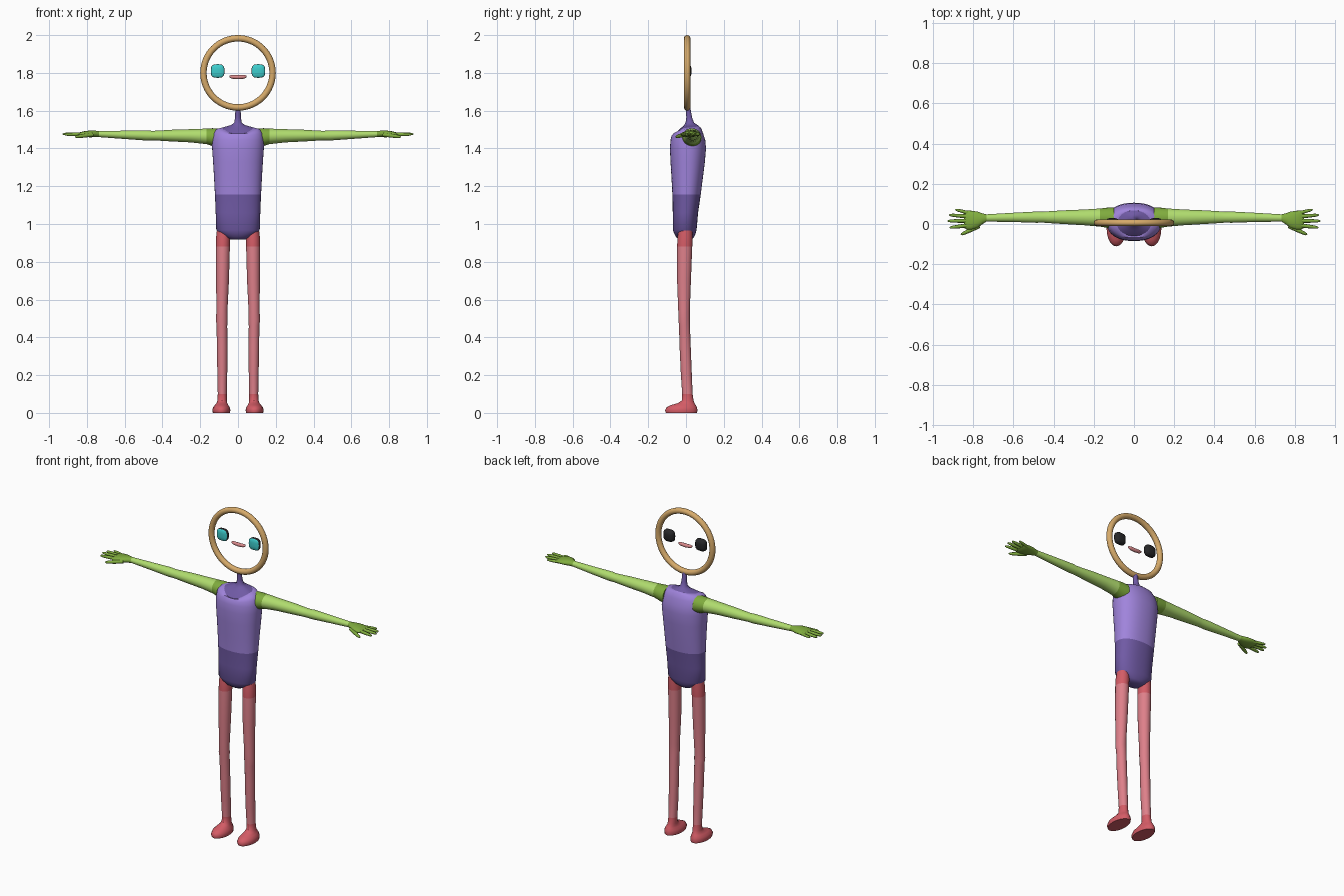
import bpy, bmesh, math
from mathutils import Vector

if "Cube" in bpy.data.objects:
    bpy.data.objects.remove(bpy.data.objects["Cube"])


def material(name, r, g, b):
    m = bpy.data.materials.new(name)
    lin = [((c / 255 + 0.055) / 1.055) ** 2.4 for c in (r, g, b)]
    m.diffuse_color = (*lin, 1)
    m.use_nodes = True
    m.node_tree.nodes["Principled BSDF"].inputs["Base Color"].default_value = m.diffuse_color
    return m


PURPLE = material("purple", 160, 132, 220)
DARK_PURPLE = material("dark purple", 112, 90, 165)
GREEN = material("light green", 176, 220, 110)
DARK_GREEN = material("dark green", 128, 172, 62)
PINK = material("pink", 222, 128, 138)
RED = material("rose red", 212, 92, 102)
TAN = material("tan", 214, 170, 106)
CYAN = material("cyan", 62, 205, 205)
BLACK = material("black", 38, 38, 40)
LIP = material("lip pink", 218, 138, 140)


def ring(center, a, b, n=24, power=2.0):
    """Superellipse of points round center, with half-axis vectors a and b."""
    c, a, b = Vector(center), Vector(a), Vector(b)
    pts = []
    for i in range(n):
        t = 2 * math.pi * i / n
        u, v = math.cos(t), math.sin(t)
        u = math.copysign(abs(u) ** (2 / power), u)
        v = math.copysign(abs(v) ** (2 / power), v)
        pts.append(c + a * u + b * v)
    return pts


def finish(obj, mirror, angle=50):
    bpy.ops.object.select_all(action='DESELECT')
    obj.select_set(True)
    bpy.context.view_layer.objects.active = obj
    bpy.ops.object.shade_smooth_by_angle(angle=math.radians(angle))
    if mirror:
        obj.modifiers.new("mirror", 'MIRROR')


def loft(name, rings, mats, band=lambda i: 0, mirror=False):
    """Skin a row of rings, cap both ends; band(i) picks the colour of strip i."""
    bm = bmesh.new()
    rows = [[bm.verts.new(p) for p in r] for r in rings]
    n = len(rows[0])
    for i in range(len(rows) - 1):
        for j in range(n):
            k = (j + 1) % n
            f = bm.faces.new((rows[i][j], rows[i][k], rows[i + 1][k], rows[i + 1][j]))
            f.material_index = band(i)
    bm.faces.new(rows[0]).material_index = band(0)
    bm.faces.new(rows[-1]).material_index = band(len(rows) - 2)
    bmesh.ops.recalc_face_normals(bm, faces=bm.faces[:])
    me = bpy.data.meshes.new(name)
    bm.to_mesh(me)
    bm.free()
    for m in mats:
        me.materials.append(m)
    obj = bpy.data.objects.new(name, me)
    bpy.context.collection.objects.link(obj)
    finish(obj, mirror)
    return obj


def level(z, hx, y0, y1, dip=0, rise=0, power=2.0, xc=0, n=40):
    """Horizontal ring; dip lowers its front, rise lifts its back."""
    yc, hy = (y0 + y1) / 2, (y1 - y0) / 2
    pts = ring((xc, yc, z), (hx, 0, 0), (0, hy, 0), n, power)
    for p in pts:
        s = (p.y - yc) / hy
        p.z += rise * s * s if s > 0 else -dip * s * s
    return pts


# Shirt: dark hem below, light chest above
shirt = [(.918, .04, -.035, .03), (.93, .07, -.052, .042), (.948, .095, -.062, .05),
         (.968, .115, -.07, .056), (1.06, .118, -.07, .064), (1.155, .122, -.072, .078),
         (1.25, .127, -.077, .09), (1.33, .132, -.082, .1), (1.4, .137, -.085, .106),
         (1.445, .137, -.082, .102), (1.482, .13, -.076, .09, .015),
         (1.503, .114, -.068, .08, .025, .005), (1.51, .085, -.06, .068, .036, .008)]
loft("shirt", [level(*s, power=2.25) if len(s) < 5 else
               level(*s, power=2.2) for s in shirt],
     [DARK_PURPLE, PURPLE], lambda i: 0 if i < 5 else 1)

# Collar and neck
neck = [(1.51, .085, -.06, .068, .036, .008), (1.517, .06, -.035, .06, .015, .008),
        (1.524, .036, -.012, .052, .004, .006), (1.537, .02, -.002, .042),
        (1.565, .015, .002, .032), (1.62, .014, -.003, .022)]
loft("collar_and_neck", [level(*s) for s in neck], [DARK_PURPLE])

# Head hoop
bpy.ops.mesh.primitive_torus_add(major_radius=.183, minor_radius=.017,
                                 major_segments=64, minor_segments=14,
                                 location=(0, .006, 1.8), rotation=(math.pi / 2, 0, 0))
hoop = bpy.context.object
hoop.name = "head_hoop"
hoop.data.materials.append(TAN)
finish(hoop, False)

# Eyes: rounded black shells with cyan fronts
eye = [(.029, .014), (.026, .025), (.017, .034), (.002, .036), (-.002, .034), (-.006, .028), (-.008, .012)]
loft("eyes", [ring((.108, y, 1.81), (r, 0, 0), (0, 0, r), 28, 3.2) for y, r in eye],
     [BLACK, CYAN], lambda i: 0 if i < 4 else 1, mirror=True)

# Mouth: flattened bean with slightly raised ends
mouth = [(-.046, .003), (-.042, .007), (-.03, .01), (0, .011), (.03, .01), (.042, .007), (.046, .003)]
loft("mouth", [ring((x, .006, 1.777 + 2 * x * x), (0, r, 0), (0, 0, r), 14) for x, r in mouth], [LIP])

# Arms: x, z, half height, y, half depth
arm = [(.1, 1.456, .05, .03, .052), (.135, 1.46, .047, .031, .05), (.168, 1.464, .041, .032, .045),
       (.25, 1.467, .035, .033, .039), (.35, 1.468, .031, .034, .034), (.43, 1.468, .026, .034, .029),
       (.455, 1.468, .025, .034, .027), (.485, 1.469, .027, .034, .028), (.6, 1.472, .022, .033, .023),
       (.735, 1.476, .016, .03, .018)]
loft("arms", [ring((x, y, z), (0, ry, 0), (0, 0, rz)) for x, z, rz, y, ry in arm],
     [DARK_GREEN, GREEN], lambda i: 0 if i < 2 else 1, mirror=True)

# Palms
palm = [(.735, 1.476, .016, .03, .018), (.755, 1.477, .017, .026, .027), (.78, 1.477, .018, .021, .041),
        (.81, 1.476, .016, .019, .047), (.835, 1.474, .012, .02, .046), (.845, 1.474, .006, .02, .04)]
loft("palms", [ring((x, y, z), (0, ry, 0), (0, 0, rz), 20) for x, z, rz, y, ry in palm],
     [DARK_GREEN], mirror=True)

# Fingers and thumbs: start, tip, radius
fingers = {"little_fingers": ((.81, .052, 1.474), (.89, .072, 1.476), .009),
           "ring_fingers": ((.82, .037, 1.475), (.92, .045, 1.476), .010),
           "middle_fingers": ((.82, .016, 1.476), (.928, .015, 1.476), .010),
           "index_fingers": ((.82, -.006, 1.475), (.918, -.018, 1.474), .010),
           "thumbs": ((.77, -.01, 1.473), (.862, -.053, 1.461), .011)}
for name, (a, b, r) in fingers.items():
    a, b = Vector(a), Vector(b)
    side = Vector((0, 0, 1)).cross(b - a).normalized()
    up = (b - a).normalized().cross(side)
    loft(name, [ring(a.lerp(b, t), side * r * k, up * r * k, 10)
                for t, k in ((0, 1), (.5, .95), (.85, .75), (.96, .5), (1, .2))],
         [DARK_GREEN], mirror=True)

# Legs with shoes: z, half width, front y, back y, x
leg = [(0, .045, -.106, .058, .088), (.014, .048, -.111, .061, .088), (.03, .044, -.102, .057, .088),
       (.042, .035, -.078, .051, .087), (.052, .028, -.042, .045, .085), (.066, .025, -.022, .04, .084),
       (.1, .024, -.02, .035, .083), (.2, .026, -.027, .031, .083), (.35, .028, -.034, .025, .084),
       (.46, .028, -.037, .021, .085), (.495, .031, -.04, .02, .086), (.54, .029, -.041, .02, .085),
       (.7, .034, -.047, .026, .082), (.88, .037, -.047, .033, .08), (.93, .037, -.045, .035, .079),
       (.975, .034, -.038, .033, .077)]
loft("legs_and_shoes", [level(z, hx, y0, y1, xc=x, n=24) for z, hx, y0, y1, x in leg],
     [RED, PINK], lambda i: 1 if 6 <= i < 13 else 0, mirror=True)
